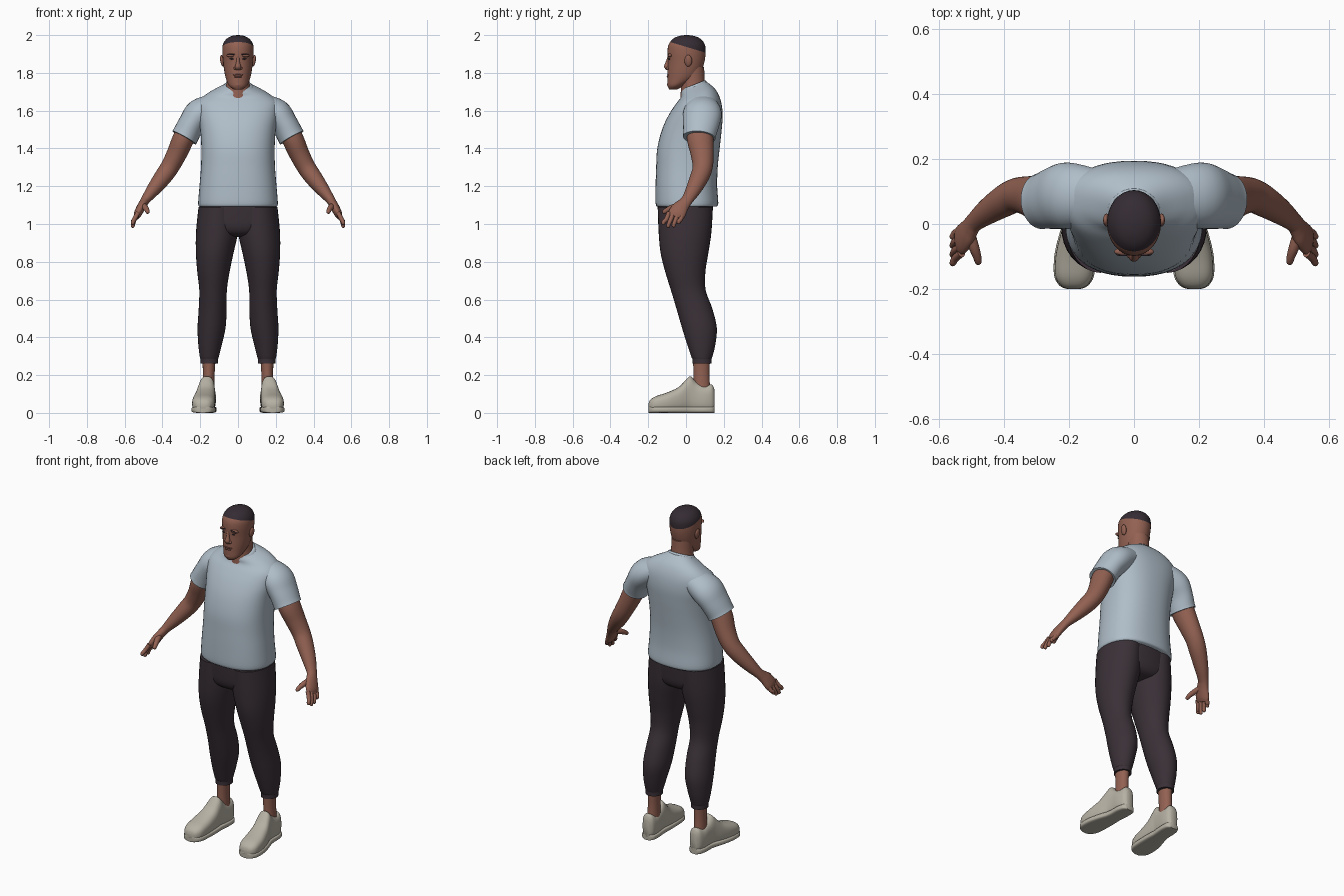
import bpy
import bmesh
import math
from mathutils import Vector, Matrix

if "Cube" in bpy.data.objects:
    bpy.data.objects.remove(bpy.data.objects["Cube"], do_unlink=True)

X, Y, Z = Vector((1, 0, 0)), Vector((0, 1, 0)), Vector((0, 0, 1))


def make_material(name, colour):
    mat = bpy.data.materials.new(name)
    mat.use_nodes = True
    mat.diffuse_color = (*colour, 1)
    shader = mat.node_tree.nodes["Principled BSDF"]
    shader.inputs["Base Color"].default_value = (*colour, 1)
    shader.inputs["Roughness"].default_value = 0.8
    return mat


skin = make_material("brown skin", (0.29, 0.12, 0.085))
lip = make_material("dark lip", (0.2, 0.075, 0.06))
hair = make_material("dark hair", (0.035, 0.025, 0.033))
shirt = make_material("pale blue cotton", (0.43, 0.51, 0.58))
trouser = make_material("charcoal cloth", (0.042, 0.03, 0.038))
shoe_mat = make_material("cream shoe", (0.47, 0.44, 0.37))


def finish(name, bm, mat, sharp=50):
    """Turn a bmesh into a smooth shaded object with sharp edges kept."""
    bmesh.ops.recalc_face_normals(bm, faces=bm.faces)
    mesh = bpy.data.meshes.new(name)
    bm.to_mesh(mesh)
    bm.free()
    mesh.materials.append(mat)
    mesh.shade_smooth()
    mesh.set_sharp_from_angle(angle=math.radians(sharp))
    obj = bpy.data.objects.new(name, mesh)
    bpy.context.collection.objects.link(obj)
    return obj


def spline(rows, steps):
    """Catmull-Rom interpolation of whole rows (centre, radii, tilt)."""
    rows = [Vector(tuple(r) + (0,) * (6 - len(r))) for r in rows]
    padded = [rows[0]] + rows + [rows[-1]]
    out = []
    for a, b, c, d in zip(padded, padded[1:], padded[2:], padded[3:]):
        for i in range(steps):
            t = i / steps
            out.append(b + (c - a) * (t / 2)
                       + (a * 2 - b * 5 + c * 4 - d) * (t * t / 2)
                       + (b * 3 - a - c * 3 + d) * (t ** 3 / 2))
    return out + [rows[-1]]


def loft(name, rows, mat, axis=None, depth=Y, power=1.0, side=1, sides=32, steps=4):
    """Skin superellipse rings; rings follow the path unless an axis is fixed."""
    rows = spline(rows, steps)
    centres = [Vector(r[:3]) for r in rows]
    bm = bmesh.new()
    rings = []
    for i, row in enumerate(rows):
        ahead = centres[min(i + 1, len(rows) - 1)]
        t = axis or (ahead - centres[max(i - 1, 0)]).normalized()
        v = (depth - t * depth.dot(t)).normalized()
        u = v.cross(t)
        ring = []
        for k in range(sides):
            angle = math.tau * k / sides
            c, s = math.cos(angle), math.sin(angle)
            a = row[3] * math.copysign(abs(c) ** power, c)
            b = row[4] * math.copysign(abs(s) ** power, s)
            p = centres[i] + u * a + v * b + t * (row[5] * b)
            ring.append(bm.verts.new((p.x * side, p.y, p.z)))
        rings.append(ring)
    for low, high in zip(rings, rings[1:]):
        for k in range(sides):
            n = (k + 1) % sides
            bm.faces.new((low[k], low[n], high[n], high[k]))
    bm.faces.new(rings[0])
    bm.faces.new(rings[-1])
    return finish(name, bm, mat)


def blob(name, location, size, mat, turn=0.0):
    """Squashed sphere, turned about the front-back axis."""
    bm = bmesh.new()
    place = (Matrix.Translation(location) @ Matrix.Rotation(turn, 4, 'Y')
             @ Matrix.Diagonal((*size, 1)))
    bmesh.ops.create_uvsphere(bm, u_segments=20, v_segments=12, radius=1, matrix=place)
    return finish(name, bm, mat)


# Head, with the hair cut along a sloping hairline
head = loft("head", [
    (0, -.068, 1.712, .022, .02), (0, -.054, 1.732, .048, .044),
    (0, -.022, 1.77, .064, .077), (0, -.008, 1.81, .073, .09),
    (0, .001, 1.86, .079, .097), (0, .003, 1.91, .083, .101),
    (0, .004, 1.95, .08, .096), (0, .004, 1.98, .061, .073),
    (0, .004, 1.995, .034, .041), (0, .004, 2, .006, .007)], skin, axis=Z)
head.data.materials.append(hair)
bm = bmesh.new()
bm.from_mesh(head.data)
hair_point, hair_normal = Vector((0, 0, 1.938)), Vector((0, .3, 1)).normalized()
bmesh.ops.bisect_plane(bm, geom=bm.verts[:] + bm.edges[:] + bm.faces[:],
                       plane_co=hair_point, plane_no=hair_normal)
for face in bm.faces:
    above = (face.calc_center_median() - hair_point).dot(hair_normal) > 0
    face.material_index = 1 if above else 0
bm.to_mesh(head.data)
bm.free()

loft("neck", [(0, .045, 1.66, .08, .075), (0, .037, 1.74, .062, .064),
              (0, .03, 1.83, .06, .066)], skin, axis=Z)

# Face details
loft("nose", [(0, -.088, 1.89, .008, .008), (0, -.096, 1.86, .009, .011),
              (0, -.101, 1.832, .016, .015), (0, -.094, 1.816, .013, .01)],
     skin, axis=Z, sides=16)
blob("upper_lip", (0, -.094, 1.789), (.026, .008, .005), lip)
blob("lower_lip", (0, -.093, 1.78), (.022, .009, .006), lip)
blob("chin", (0, -.082, 1.738), (.026, .018, .018), skin)
for side, word in ((1, "left"), (-1, "right")):
    blob(word + "_nostril", (side * .014, -.094, 1.825), (.009, .011, .008), skin)
    blob(word + "_brow_ridge", (side * .033, -.085, 1.894), (.028, .012, .01), skin, side * .08)
    blob(word + "_eyebrow", (side * .034, -.094, 1.897), (.021, .0045, .003), hair, side * .08)
    blob(word + "_eye", (side * .032, -.089, 1.874), (.012, .0045, .0045), hair)
    blob(word + "_ear", (side * .084, .012, 1.864), (.01, .02, .031), skin, side * .15)

# Shirt body and neckband
loft("shirt_body", [
    (0, .005, 1.092, .205, .158), (0, .005, 1.11, .211, .166),
    (0, .002, 1.2, .204, .163), (0, .005, 1.3, .196, .163),
    (0, .013, 1.4, .194, .165), (0, .031, 1.5, .2, .158),
    (0, .052, 1.58, .212, .142), (0, .067, 1.645, .212, .118, .05),
    (0, .066, 1.69, .16, .093, .2), (0, .047, 1.72, .096, .072, .36),
    (0, .04, 1.73, .074, .062, .4)], shirt, axis=Z, power=.85, sides=48)
loft("neckband", [(0, .042, 1.718, .083, .068, .4), (0, .041, 1.728, .08, .067, .4),
                  (0, .04, 1.737, .072, .061, .4)], shirt, axis=Z)

# Pelvis of the trousers
loft("trouser_hips", [
    (0, -.003, 1.12, .198, .148), (0, -.004, 1.04, .21, .143),
    (0, -.004, .98, .2, .135), (0, -.004, .945, .12, .11),
    (0, -.004, .93, .03, .05)], trouser, axis=Z, power=.85)

for side, word in ((1, "left"), (-1, "right")):
    # Sleeve and bare arm down to the palm
    loft(word + "_sleeve", [
        (.12, .085, 1.625, .065, .085), (.2, .087, 1.585, .08, .102),
        (.245, .08, 1.53, .071, .096), (.275, .072, 1.475, .071, .087),
        (.285, .07, 1.457, .072, .086)], shirt, side=side)
    loft(word + "_arm", [
        (.25, .078, 1.53, .053, .066), (.29, .076, 1.45, .057, .07),
        (.325, .086, 1.37, .053, .061), (.362, .088, 1.3, .049, .053),
        (.4, .07, 1.245, .046, .049), (.45, .038, 1.18, .036, .04),
        (.488, .008, 1.13, .025, .031), (.502, -.01, 1.108, .023, .034),
        (.515, -.03, 1.085, .023, .042), (.53, -.048, 1.055, .021, .046),
        (.538, -.056, 1.035, .014, .04)], skin, side=side)

    # Fingers, from index to little, then the thumb
    fingers = (("index", -.09, .995), ("middle", -.067, .98),
               ("ring", -.042, .982), ("little", -.018, 1.0))
    for finger, y, tip in fingers:
        reach = y * 1.12 - .018
        loft(f"{word}_{finger}_finger", [
            (.53, y, 1.06, .012, .012), (.548, (y + reach) / 2, 1.025, .012, .012),
            (.556, reach, tip + .015, .0105, .0105), (.556, reach, tip + .005, .009, .009),
            (.555, reach, tip, .003, .003)], skin, side=side, sides=12)
    loft(word + "_thumb", [
        (.505, -.025, 1.1, .016, .016), (.492, -.07, 1.088, .016, .016),
        (.482, -.1, 1.074, .013, .013), (.478, -.118, 1.062, .01, .01),
        (.477, -.123, 1.058, .003, .003)], skin, depth=X, side=side, sides=12)

    # Trouser leg with a gathered cuff
    loft(word + "_trouser_leg", [
        (.104, -.004, 1.09, .105, .146), (.111, -.005, .96, .111, .14),
        (.123, -.008, .85, .1, .127), (.13, -.004, .75, .086, .107),
        (.132, .012, .65, .073, .092), (.134, .045, .55, .074, .095),
        (.14, .071, .45, .074, .092), (.148, .081, .36, .062, .074),
        (.152, .084, .295, .05, .055), (.152, .085, .285, .047, .051),
        (.152, .085, .262, .047, .051)], trouser, axis=Z, side=side)

    # Ankle and shoe
    loft(word + "_ankle", [(.153, .082, .3, .036, .046), (.155, .082, .2, .031, .042),
                           (.157, .085, .1, .034, .045)], skin, axis=Z, side=side)
    shoe = [(.185, -.199, .034, .018, .012), (.185, -.19, .038, .039, .03),
            (.184, -.16, .046, .057, .042), (.181, -.1, .056, .06, .052),
            (.174, -.04, .07, .054, .066), (.168, 0, .09, .047, .086),
            (.165, .024, .099, .043, .095), (.162, .055, .084, .042, .08),
            (.16, .1, .074, .043, .07), (.158, .137, .077, .036, .073),
            (.158, .152, .07, .02, .05)]
    loft(word + "_shoe", shoe, shoe_mat, axis=Y, depth=Z, power=.75, side=side)
    sole = [(x, y, .017, half + .004, .017) for x, y, _, half, _ in shoe]
    loft(word + "_sole", sole, shoe_mat, axis=Y, depth=Z, power=.5, side=side)
